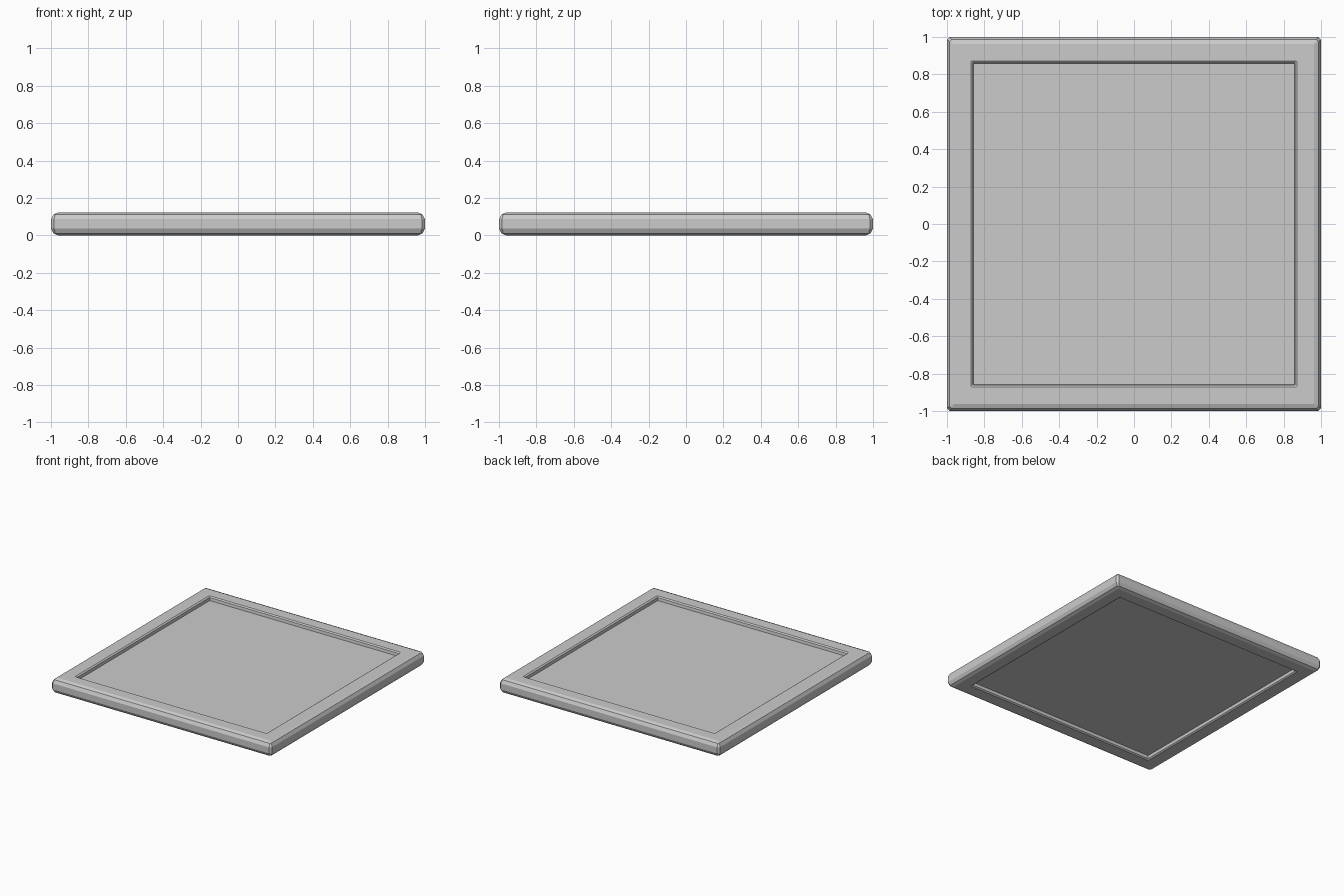
import bpy, bmesh

if "Cube" in bpy.data.objects:
    bpy.data.objects.remove(bpy.data.objects["Cube"])

# Half profile from top panel to mid-height: (half width, z, corner cut)
T = 0.122
upper = [(0.858, T - 0.032, 0.0), (0.861, T - 0.008, 0.0), (0.872, T, 0.0),
         (0.962, T, 0.004), (0.986, T - 0.010, 0.010), (1.0, T - 0.036, 0.016)]
profile = upper + [(r, T - z, c) for r, z, c in reversed(upper)]


def square_ring(bm, r, z, c):
    """Square loop with slightly cut corners."""
    c = max(c, 0.001)
    a = r - c
    pts = [(r, -a), (r, a), (a, r), (-a, r), (-r, a), (-r, -a), (-a, -r), (a, -r)]
    return [bm.verts.new((x, y, z)) for x, y in pts]


# Framed tile: rounded rim with a recessed panel on both sides
bm = bmesh.new()
rings = [square_ring(bm, *p) for p in profile]
for top, low in zip(rings, rings[1:]):
    for i in range(8):
        j = (i + 1) % 8
        bm.faces.new((top[i], low[i], low[j], top[j]))
bm.faces.new(rings[0])
bm.faces.new(rings[-1][::-1])
bmesh.ops.recalc_face_normals(bm, faces=bm.faces)

mesh = bpy.data.meshes.new("framed_panel")
bm.to_mesh(mesh)
bm.free()
panel = bpy.data.objects.new("framed_panel", mesh)
bpy.context.collection.objects.link(panel)
